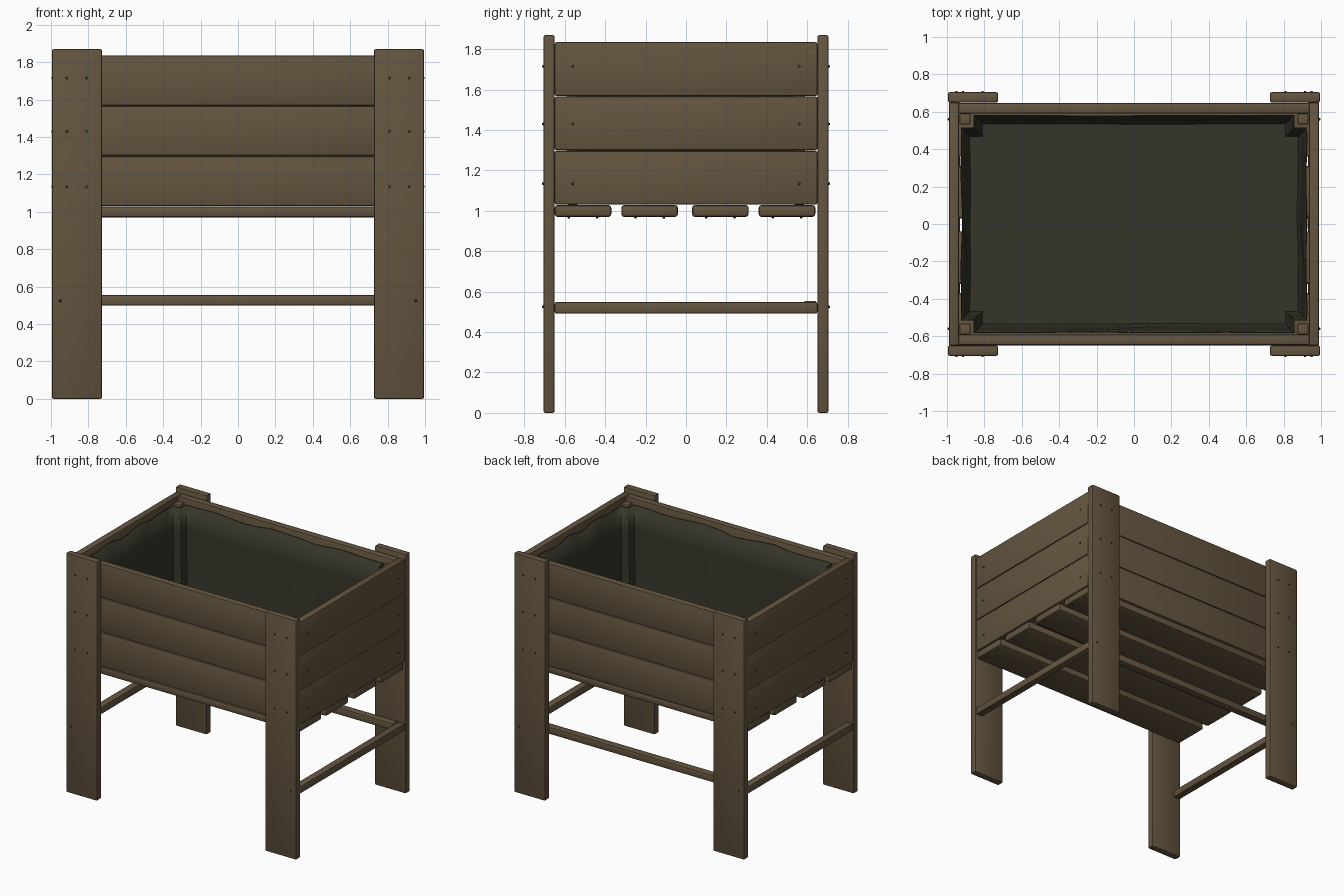
import bpy, bmesh, math, random
from mathutils import Matrix, Vector

if "Cube" in bpy.data.objects:
    bpy.data.objects.remove(bpy.data.objects["Cube"])

random.seed(4)


def material(name, rgb):
    m = bpy.data.materials.new(name)
    m.diffuse_color = (*rgb, 1)
    m.use_nodes = True
    m.node_tree.nodes["Principled BSDF"].inputs["Base Color"].default_value = m.diffuse_color
    return m


WOOD = material("brown wood", (0.127, 0.091, 0.050))
LINER = material("dark liner", (0.036, 0.036, 0.023))
SCREW = material("dark screw", (0.07, 0.055, 0.035))


def finish(bm, name, mat, smooth=True):
    me = bpy.data.meshes.new(name)
    bm.to_mesh(me)
    bm.free()
    ob = bpy.data.objects.new(name, me)
    me.materials.append(mat)
    bpy.context.collection.objects.link(ob)
    if smooth:
        bpy.context.view_layer.objects.active = ob
        ob.select_set(True)
        bpy.ops.object.shade_smooth_by_angle(angle=math.radians(35))
        ob.select_set(False)
    return ob


def plank(name, x, y, z, bevel=0.009):
    """Board with softened edges, given as (min, max) on each axis."""
    lo, hi = Vector((x[0], y[0], z[0])), Vector((x[1], y[1], z[1]))
    bm = bmesh.new()
    bmesh.ops.create_cube(bm, size=1)
    for v in bm.verts:
        v.co = Vector([a + (b - a) * (c + 0.5) for a, b, c in zip(lo, hi, v.co)])
    bmesh.ops.bevel(bm, geom=bm.edges[:], offset=bevel, segments=2,
                    profile=0.5, affect='EDGES')
    return finish(bm, name, WOOD)


def span(a, b, s):
    """Range mirrored to the side given by sign s."""
    return (a, b) if s > 0 else (-b, -a)


# Legs, corner posts and side rails
for sx, xn in ((-1, "left"), (1, "right")):
    for sy, yn in ((-1, "front"), (1, "back")):
        plank(f"{yn}_{xn}_leg", span(0.727, 0.995, sx), span(0.65, 0.705, sy), (0, 1.87))
        plank(f"{yn}_{xn}_corner_post", span(0.875, 0.932, sx),
              span(0.532, 0.59, sy), (1.03, 1.80), 0.006)
    plank(f"{xn}_side_rail", span(0.93, 0.988, sx), (-0.65, 0.65), (0.492, 0.548), 0.007)

# Long rail at the back
plank("back_rail", (-0.93, 0.93), (0.585, 0.645), (0.50, 0.555), 0.007)

# Three boards on each wall
for i in range(3):
    z = (1.031 + 0.269 * i, 1.297 + 0.269 * i)
    for s, n in ((-1, "front"), (1, "back")):
        plank(f"{n}_board_{i}", (-0.938, 0.938), span(0.592, 0.648, s), z)
    for s, n in ((-1, "left"), (1, "right")):
        plank(f"{n}_board_{i}", span(0.936, 0.99, s), (-0.65, 0.65), z)

# Floor slats with gaps
SLATS = (-0.51, -0.18, 0.17, 0.50)
for i, y in enumerate(SLATS):
    plank(f"floor_slat_{i}", (-0.985, 0.985), (y - 0.14, y + 0.14), (0.97, 1.029), 0.014)


# Liner: pleated sheet wrapped round the corner posts
def outline(inset):
    hx, hy, n = 0.93 - inset, 0.587 - inset, 0.068
    pts = []
    corners = [(1, -1), (1, 1), (-1, 1), (-1, -1)]
    for k, (sx, sy) in enumerate(corners):
        c = [(sx * (hx - n), sy * hy), (sx * (hx - n), sy * (hy - n)),
             (sx * hx, sy * (hy - n))]
        pts += c if k % 2 == 0 else c[::-1]
    out = []
    for k, p in enumerate(pts):
        q = pts[(k + 1) % len(pts)]
        steps = 14 if k % 3 == 2 else 1
        for j in range(steps):
            t = j / steps
            out.append((p[0] + (q[0] - p[0]) * t, p[1] + (q[1] - p[1]) * t,
                        math.sin(math.pi * t) if steps > 1 else 0))
    return out


bm = bmesh.new()
rows = []
for z, inset in ((1.79, 0.006), (1.6, 0.014), (1.3, 0.026), (1.1, 0.034), (1.05, 0.05)):
    row = []
    for k, (x, y, mid) in enumerate(outline(inset)):
        wave = mid * (0.016 * math.sin(k * 1.3) + random.uniform(-0.006, 0.006))
        pull = 1 - 0.004 * mid * (1 + math.sin(k * 0.9 + z * 5))
        row.append(bm.verts.new((x * pull, y * pull, z + (wave if z > 1.7 else 0))))
    rows.append(row)
for a, b in zip(rows, rows[1:]):
    for k in range(len(a)):
        j = (k + 1) % len(a)
        bm.faces.new((a[k], b[k], b[j], a[j]))
bm.faces.new(rows[-1])
bmesh.ops.recalc_face_normals(bm, faces=bm.faces[:])
bmesh.ops.reverse_faces(bm, faces=bm.faces[:])
liner = finish(bm, "planter_liner", LINER)
thick = liner.modifiers.new("thickness", 'SOLIDIFY')
thick.thickness = 0.006
thick.offset = 0

# Screw heads on legs, end boards and slats
bm = bmesh.new()


def screw(pos, normal):
    rot = Vector(normal).to_track_quat('Z', 'Y').to_matrix().to_4x4()
    bmesh.ops.create_cone(bm, cap_ends=True, segments=10, radius1=0.008, radius2=0.005,
                          depth=0.012, matrix=Matrix.Translation(pos) @ rot)


for sx in (-1, 1):
    for sy in (-1, 1):
        for z in (1.135, 1.43, 1.715):
            for x in (0.81, 0.915):
                screw((sx * x, sy * 0.706, z), (0, sy, 0))
            screw((sx * 0.991, sy * 0.56, z), (sx, 0, 0))
        screw((sx * 0.95, sy * 0.706, 0.525), (0, sy, 0))
    for y in SLATS:
        for dy in (-0.07, 0.07):
            screw((sx * 0.955, y + dy, 0.969), (0, 0, -1))
finish(bm, "screw_heads", SCREW, False)
